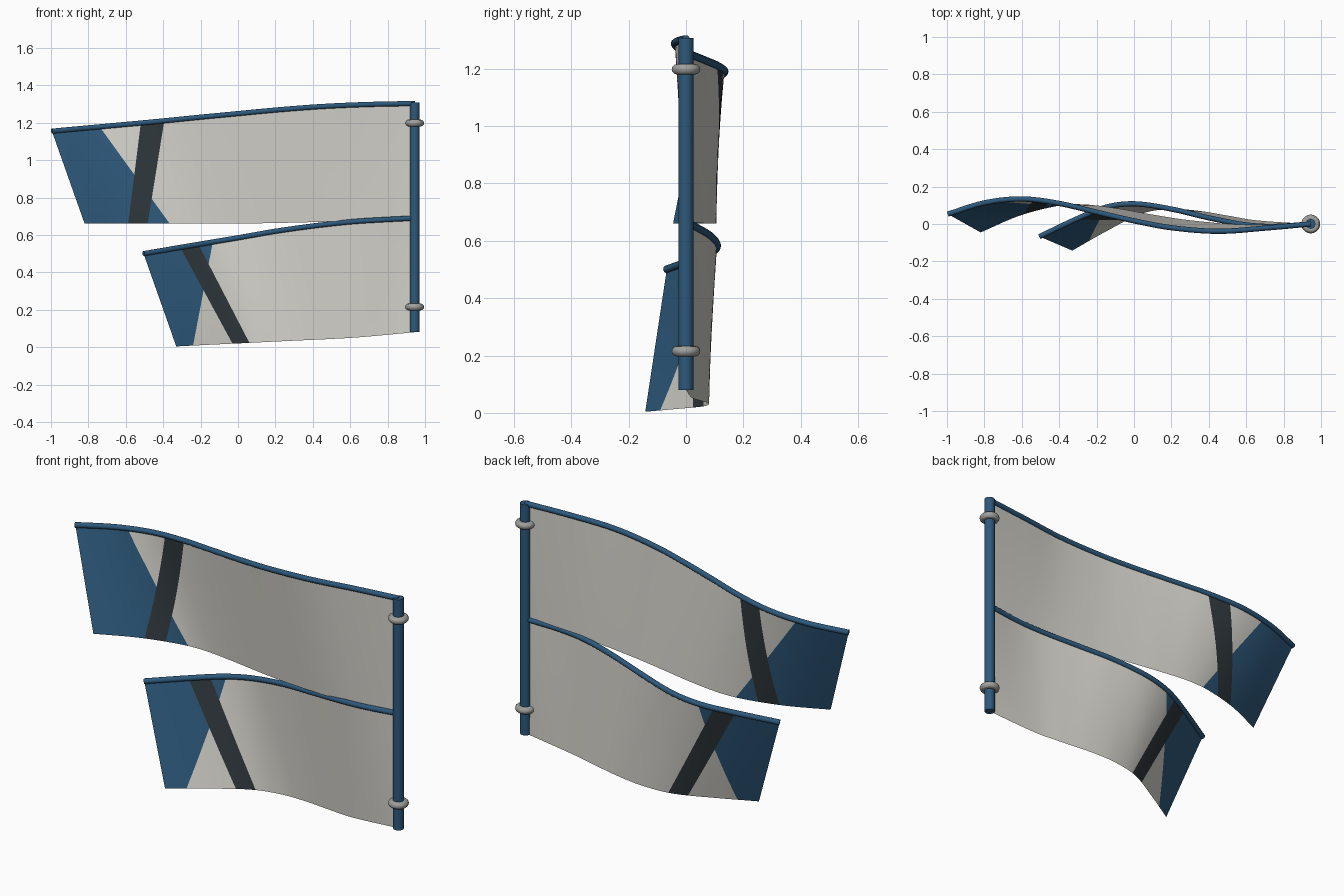
import bpy, bmesh
from mathutils import Vector

if "Cube" in bpy.data.objects:
    bpy.data.objects.remove(bpy.data.objects["Cube"])

MAST_X = 0.945


def material(name, rgb, rough=0.6):
    m = bpy.data.materials.new(name)
    m.use_nodes = True
    m.diffuse_color = (*rgb, 1)
    node = m.node_tree.nodes["Principled BSDF"]
    node.inputs["Base Color"].default_value = (*rgb, 1)
    node.inputs["Roughness"].default_value = rough
    return m


blue = material("blue", (0.027, 0.10, 0.20))
ivory = material("pale grey", (0.66, 0.65, 0.60))
charcoal = material("charcoal", (0.028, 0.038, 0.045))
steel = material("steel grey", (0.35, 0.35, 0.34))


def sample(points, count):
    """Smooth curve through points, evenly spaced along x."""
    pts = [Vector(p) for p in points]
    last = len(pts) - 1

    def slope(i):
        a, b = pts[max(i - 1, 0)], pts[min(i + 1, last)]
        return (b - a) / (b.x - a.x)

    out = []
    for k in range(count + 1):
        x = pts[0].x + (pts[-1].x - pts[0].x) * k / count
        i = max(j for j in range(last) if pts[j].x <= x + 1e-6)
        a, b = pts[i], pts[i + 1]
        h = b.x - a.x
        t = (x - a.x) / h
        p = (a * (2 * t**3 - 3 * t**2 + 1) + slope(i) * h * (t**3 - 2 * t**2 + t)
             + b * (3 * t**2 - 2 * t**3) + slope(i + 1) * h * (t**3 - t**2))
        p.x = x
        out.append(p)
    return out


def line_x(line, z):
    (x0, z0), (x1, z1) = line
    return x0 + (x1 - x0) * (z - z0) / (z1 - z0)


def sail(name, top, bottom, blue_line, stripe, columns=64, rows=12):
    """Ruled cloth between two edges, cut along the colour borders."""
    bm = bmesh.new()
    upper, lower = sample(top, columns), sample(bottom, columns)
    grid = [[bm.verts.new(b.lerp(t, r / rows)) for r in range(rows + 1)]
            for t, b in zip(upper, lower)]
    for c in range(columns):
        for r in range(rows):
            bm.faces.new((grid[c][r], grid[c + 1][r], grid[c + 1][r + 1], grid[c][r + 1]))
    for (x0, z0), (x1, z1) in (blue_line, *stripe):
        bmesh.ops.bisect_plane(bm, geom=bm.verts[:] + bm.edges[:] + bm.faces[:], dist=1e-5,
                               plane_co=(x0, 0, z0), plane_no=(z1 - z0, 0, x0 - x1))
    for f in bm.faces:
        f.smooth = True
        c = f.calc_center_median()
        if line_x(stripe[0], c.z) < c.x < line_x(stripe[1], c.z):
            f.material_index = 2
        elif c.x < line_x(blue_line, c.z):
            f.material_index = 1
    mesh = bpy.data.meshes.new(name)
    bm.to_mesh(mesh)
    bm.free()
    for m in (ivory, blue, charcoal):
        mesh.materials.append(m)
    bpy.context.collection.objects.link(bpy.data.objects.new(name, mesh))


def rod(name, points, radius=0.014):
    """Round bar following the top edge of a sail."""
    curve = bpy.data.curves.new(name, "CURVE")
    curve.dimensions = "3D"
    curve.bevel_depth = radius
    curve.bevel_resolution = 3
    curve.use_fill_caps = True
    path = sample(points, 48)
    spline = curve.splines.new("POLY")
    spline.points.add(len(path) - 1)
    for sp, p in zip(spline.points, path):
        sp.co = (*p, 1)
    spline.use_smooth = True
    curve.materials.append(blue)
    bpy.context.collection.objects.link(bpy.data.objects.new(name, curve))


# Upper sail and its rod
upper_top = [(-0.995, 0.053, 1.155), (-0.8, 0.113, 1.173), (-0.6, 0.134, 1.191),
             (-0.4, 0.11, 1.21), (-0.2, 0.063, 1.23), (0, 0.017, 1.249), (0.2, -0.02, 1.268),
             (0.45, -0.039, 1.287), (0.7, -0.022, 1.298), (MAST_X, 0, 1.303)]
upper_bottom = [(-0.82, -0.045, 0.66), (-0.61, 0.045, 0.66), (-0.4, 0.098, 0.66),
                (-0.27, 0.105, 0.66), (-0.1, 0.085, 0.66), (0.1, 0.05, 0.662),
                (0.3, 0.02, 0.666), (0.6, -0.005, 0.675), (MAST_X, 0, 0.69)]
sail("upper_sail", upper_top, upper_bottom,
     blue_line=((-0.365, 0.66), (-0.73, 1.165)),
     stripe=(((-0.587, 0.66), (-0.52, 1.195)), ((-0.483, 0.66), (-0.395, 1.205))))
rod("upper_rod", upper_top)

# Lower sail and its rod
lower_top = [(-0.505, -0.067, 0.5), (-0.3, 0.03, 0.535), (-0.15, 0.09, 0.56),
             (0, 0.108, 0.585), (0.2, 0.08, 0.62), (0.4, 0.033, 0.648),
             (0.6, -0.005, 0.67), (0.75, -0.013, 0.68), (MAST_X, 0, 0.69)]
lower_bottom = [(-0.33, -0.142, 0.004), (-0.15, -0.04, 0.013), (0.04, 0.055, 0.022),
                (0.2, 0.08, 0.03), (0.35, 0.07, 0.037), (0.5, 0.045, 0.044),
                (0.65, 0.02, 0.053), (MAST_X, 0, 0.08)]
sail("lower_sail", lower_top, lower_bottom,
     blue_line=((-0.24, 0.01), (-0.136, 0.555)),
     stripe=(((-0.03, 0.02), (-0.307, 0.53)), ((0.06, 0.025), (-0.212, 0.55))))
rod("lower_rod", lower_top)

# Mast
bpy.ops.mesh.primitive_cylinder_add(vertices=24, radius=0.026, depth=1.227,
                                    location=(MAST_X, 0, 0.6935))
mast = bpy.context.object
mast.name = "mast"
mast.data.materials.append(blue)
bpy.ops.object.shade_smooth_by_angle()

# Mounting rings
for name, z in (("upper_ring", 1.198), ("lower_ring", 0.215)):
    bpy.ops.mesh.primitive_torus_add(major_segments=32, minor_segments=12, major_radius=0.032,
                                     minor_radius=0.018, location=(MAST_X, 0, z))
    ring = bpy.context.object
    ring.name = name
    ring.data.materials.append(steel)
    bpy.ops.object.shade_smooth_by_angle()
